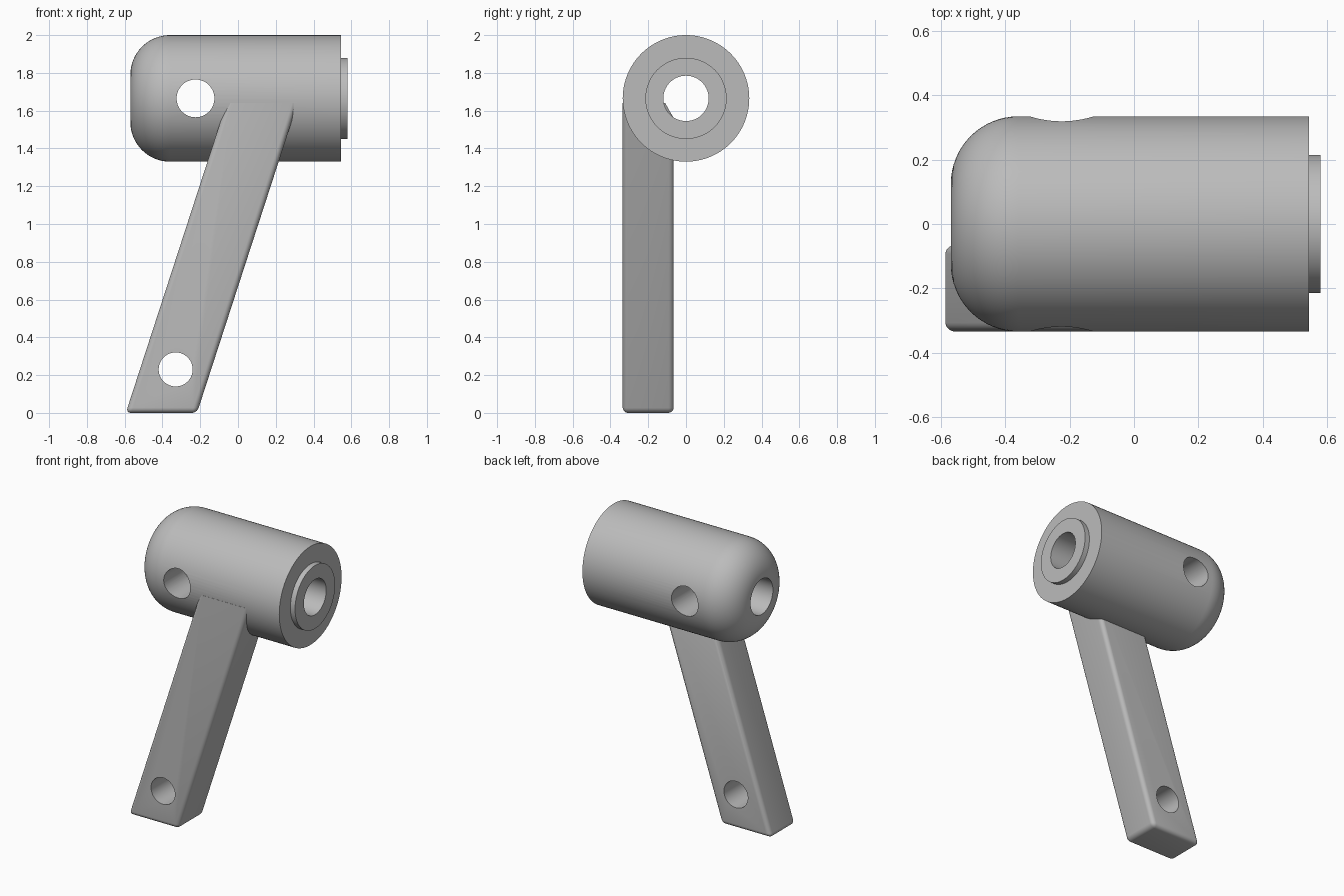
import bpy, bmesh, math
from mathutils import Matrix, Vector

default = bpy.data.objects.get("Cube")
if default:
    bpy.data.objects.remove(default, do_unlink=True)

AXIS_Z, RADIUS, BORE = 1.665, 0.335, 0.12
FILLET, LEFT, RIGHT = 0.21, -0.57, 0.545

grey = bpy.data.materials.new("machined grey")
grey.use_nodes = True
colour = (0.5, 0.5, 0.5, 1)
grey.diffuse_color = colour
bsdf = next(n for n in grey.node_tree.nodes if n.type == 'BSDF_PRINCIPLED')
bsdf.inputs["Base Color"].default_value = colour


def make_object(name, bm):
    bmesh.ops.recalc_face_normals(bm, faces=bm.faces)
    mesh = bpy.data.meshes.new(name)
    bm.to_mesh(mesh)
    bm.free()
    mesh.materials.append(grey)
    obj = bpy.data.objects.new(name, mesh)
    bpy.context.collection.objects.link(obj)
    return obj


def activate(obj):
    bpy.ops.object.select_all(action='DESELECT')
    obj.select_set(True)
    bpy.context.view_layer.objects.active = obj


def drill(obj, x, z, radius):
    """Cut a round hole front to back."""
    bm = bmesh.new()
    place = Matrix.Translation((x, 0, z)) @ Matrix.Rotation(math.pi / 2, 4, 'X')
    bmesh.ops.create_cone(bm, cap_ends=True, segments=64, radius1=radius,
                          radius2=radius, depth=2, matrix=place)
    cutter = make_object("hole_cutter", bm)
    cutter.hide_render = True
    mod = obj.modifiers.new("hole", 'BOOLEAN')
    mod.operation, mod.solver, mod.object = 'DIFFERENCE', 'EXACT', cutter
    activate(obj)
    bpy.ops.object.modifier_apply(modifier=mod.name)
    bpy.data.objects.remove(cutter, do_unlink=True)


def smooth(obj):
    activate(obj)
    bpy.ops.object.shade_smooth_by_angle(angle=math.radians(30))


# Barrel: bored, rounded at one end, raised ring at the other
profile = [(LEFT, BORE)]
for i in range(17):
    a = math.pi / 2 * i / 16
    profile.append((LEFT + FILLET * (1 - math.cos(a)),
                    RADIUS - FILLET * (1 - math.sin(a))))
profile += [(RIGHT, RADIUS), (RIGHT, 0.215), (0.58, 0.215), (0.58, BORE)]

bm = bmesh.new()
SEG = 96
rings = []
for s in range(SEG):
    a = 2 * math.pi * s / SEG
    rings.append([bm.verts.new((x, r * math.cos(a), AXIS_Z + r * math.sin(a)))
                  for x, r in profile])
for s in range(SEG):
    here, there = rings[s], rings[(s + 1) % SEG]
    for i in range(len(profile)):
        j = (i + 1) % len(profile)
        bm.faces.new((here[i], here[j], there[j], there[i]))
barrel = make_object("barrel", bm)
drill(barrel, -0.225, AXIS_Z, 0.1)
smooth(barrel)

# Leg: side outline extruded across and leaned sideways
LEAN = 0.325
outline = [(-0.335, 0), (-0.065, 0), (-0.065, 1.56), (-0.11, 1.64), (-0.335, 1.64)]
bm = bmesh.new()
sides = [[bm.verts.new((x + LEAN * z, y, z)) for y, z in outline]
         for x in (-0.594, -0.217)]
for side in sides:
    bm.faces.new(side)
for i in range(len(outline)):
    j = (i + 1) % len(outline)
    bm.faces.new((sides[0][i], sides[0][j], sides[1][j], sides[1][i]))
bmesh.ops.recalc_face_normals(bm, faces=bm.faces)
# Round the long edges and the foot, leaving the buried end square
edges = [e for e in bm.edges if min(v.co.z for v in e.verts) < 0.01]
bmesh.ops.bevel(bm, geom=edges, offset=0.028, segments=5, profile=0.5,
                affect='EDGES', clamp_overlap=True)
leg = make_object("leg", bm)
drill(leg, -0.33, 0.23, 0.09)
smooth(leg)
